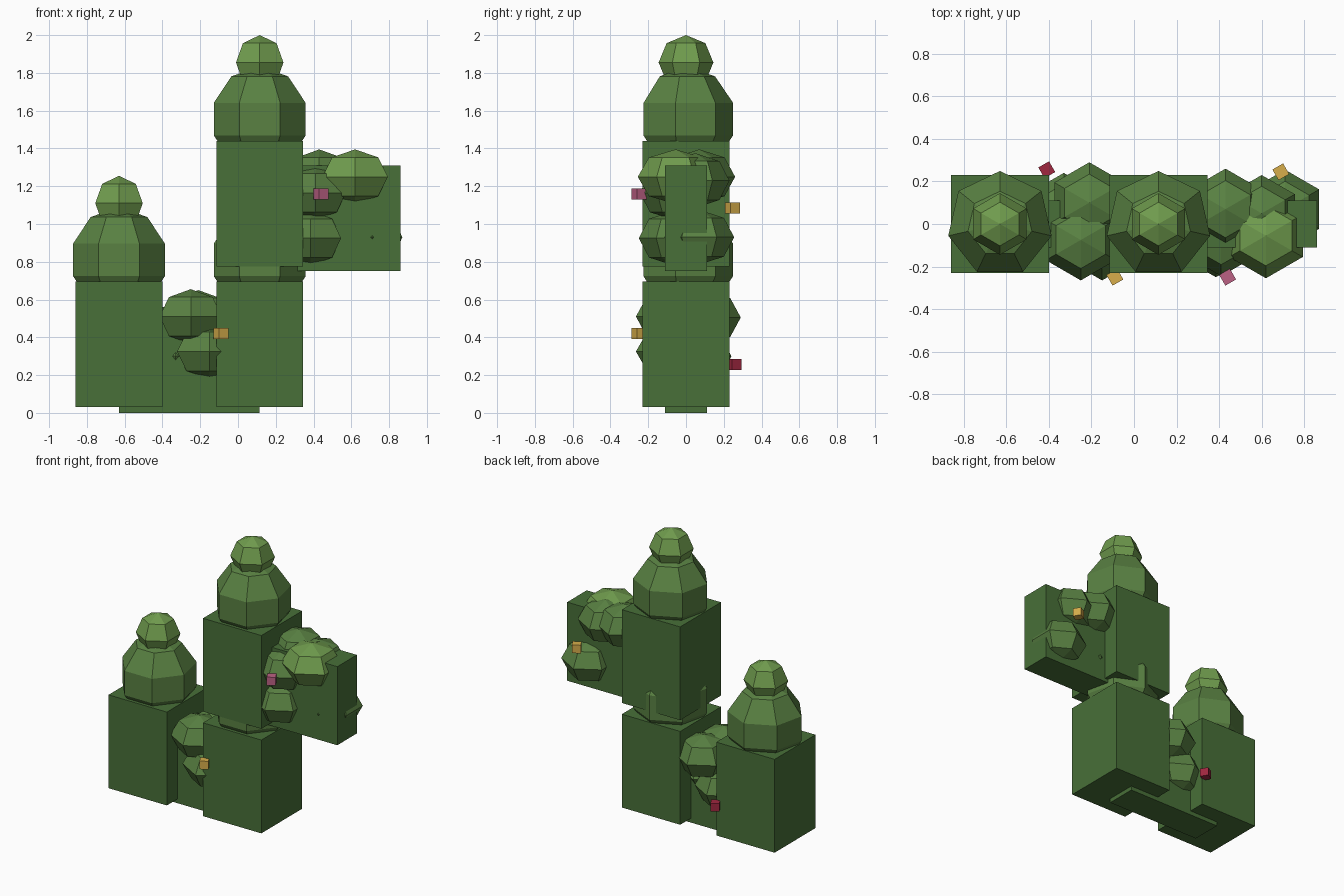
import bpy
from math import sin, cos, pi, radians

if "Cube" in bpy.data.objects:
    bpy.data.objects.remove(bpy.data.objects["Cube"])


def material(name, rgb):
    m = bpy.data.materials.new(name)
    m.diffuse_color = (*rgb, 1)
    m.use_nodes = True
    m.node_tree.nodes["Principled BSDF"].inputs["Base Color"].default_value = m.diffuse_color
    return m


HEDGE = material("hedge_green", (0.065, 0.16, 0.04))
LEAF = material("leaf_green", (0.10, 0.22, 0.055))
LIGHT = material("light_green", (0.16, 0.33, 0.075))
YELLOW = material("yellow_bloom", (0.68, 0.42, 0.07))
PINK = material("pink_bloom", (0.50, 0.12, 0.23))
RED = material("red_bloom", (0.35, 0.02, 0.05))


def box(name, lo, hi, mat, turn=0):
    mid = [(a + b) / 2 for a, b in zip(lo, hi)]
    bpy.ops.mesh.primitive_cube_add(size=1, location=mid, rotation=(0, 0, turn))
    ob = bpy.context.object
    ob.name = name
    ob.scale = [b - a for a, b in zip(lo, hi)]
    ob.data.materials.append(mat)


def ball(name, loc, r, h, sides, rings, mat):
    """Flat-faced ball with a corner pointing to +y; r is radius, h half height."""
    verts = [(0, 0, h)]
    for i in range(1, rings):
        a = pi * i / rings
        for j in range(sides):
            t = pi / 2 + 2 * pi * j / sides
            verts.append((r * sin(a) * cos(t), r * sin(a) * sin(t), h * cos(a)))
    verts.append((0, 0, -h))
    last = len(verts) - 1
    faces = []
    for j in range(sides):
        k = (j + 1) % sides
        faces.append((0, 1 + j, 1 + k))
        for i in range(rings - 2):
            p, q = 1 + i * sides, 1 + (i + 1) * sides
            faces.append((p + j, q + j, q + k, p + k))
        p = 1 + (rings - 2) * sides
        faces.append((last, p + k, p + j))
    me = bpy.data.meshes.new(name)
    me.from_pydata(verts, [], faces)
    me.materials.append(mat)
    ob = bpy.data.objects.new(name, me)
    ob.location = loc
    bpy.context.collection.objects.link(ob)


# Square hedge columns, each with a seven-sided crown
for name, x, z, tip in (("left_column", -0.63, 0.03, True),
                        ("lower_column", 0.115, 0.03, False),
                        ("upper_column", 0.115, 0.775, True)):
    box(name, (x - 0.23, -0.23, z), (x + 0.23, 0.23, z + 0.665), HEDGE)
    ball(name + "_crown", (x, 0, z + 0.78), 0.262, 0.28, 7, 5, LEAF)
    # Six-sided knob on top
    if tip:
        ball(name + "_knob", (x, 0, z + 1.08), 0.145, 0.145, 6, 4, LIGHT)

# Narrow linking walls
box("lower_link", (-0.63, -0.11, 0), (0.115, 0.11, 0.56), HEDGE)
box("upper_link", (0.115, -0.11, 0.75), (0.86, 0.11, 1.31), HEDGE)

# Leaf clumps around the lower link, then the upper link
clumps = (
    (-0.25, -0.075, 0.51, 0.19, LEAF), (-0.21, 0.10, 0.505, 0.19, LEAF),
    (-0.15, -0.065, 0.325, 0.20, LEAF), (-0.33, 0.06, 0.30, 0.18, LEAF),
    (0.62, -0.055, 1.25, 0.20, LIGHT), (0.43, 0.07, 1.25, 0.19, LEAF),
    (0.60, 0.05, 1.23, 0.18, LEAF), (0.41, -0.06, 1.165, 0.185, LEAF),
    (0.385, -0.065, 0.925, 0.185, LEAF), (0.71, 0.07, 0.93, 0.185, LEAF),
)
for i, (x, y, z, r, mat) in enumerate(clumps):
    ball(f"leaf_clump_{i + 1}", (x, y, z), r, 0.145, 6, 4, mat)

# Small cube blossoms
for name, x, y, z, mat in (("front_low_blossom", -0.09, -0.25, 0.42, YELLOW),
                           ("back_low_blossom", -0.41, 0.255, 0.255, RED),
                           ("front_high_blossom", 0.44, -0.25, 1.16, PINK),
                           ("back_high_blossom", 0.69, 0.245, 1.085, YELLOW)):
    s = 0.029
    box(name, (x - s, y - s, z - s), (x + s, y + s, z + s), mat, radians(30))
